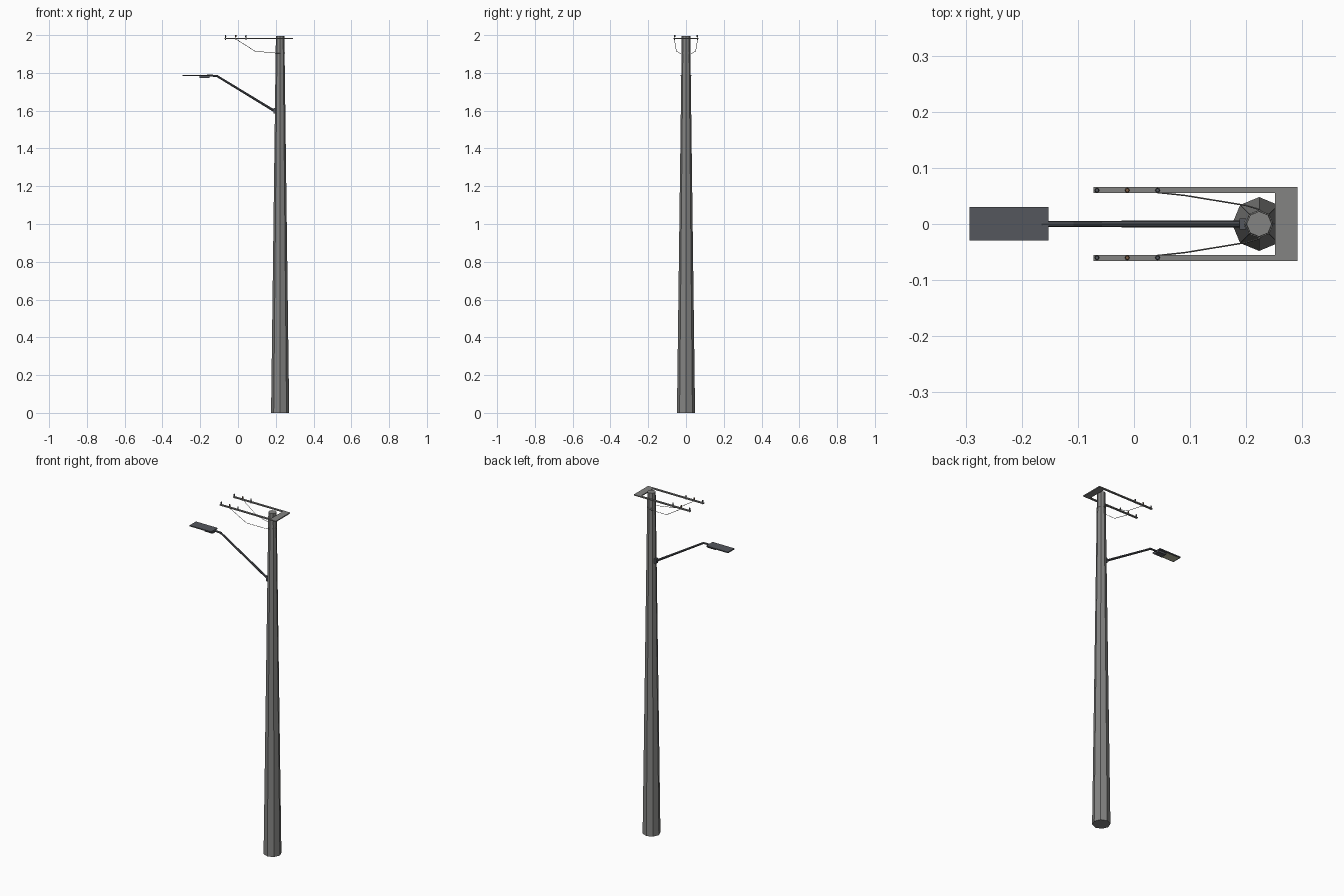
import bpy, math
from mathutils import Vector

if "Cube" in bpy.data.objects:
    bpy.data.objects.remove(bpy.data.objects["Cube"])

PX = 0.223  # pole axis


def paint(name, col):
    m = bpy.data.materials.new(name)
    m.diffuse_color = (*col, 1)
    m.use_nodes = True
    m.node_tree.nodes["Principled BSDF"].inputs["Base Color"].default_value = m.diffuse_color
    return m


GREY = paint("concrete_grey", (0.23, 0.23, 0.225))
METAL = paint("dark_metal", (0.09, 0.097, 0.11))
LENS = paint("lens", (0.5, 0.5, 0.36))
BROWN = paint("brown", (0.2, 0.11, 0.06))


def box(name, x, y, z, mat):
    bpy.ops.mesh.primitive_cube_add(size=1, location=[(a + b) / 2 for a, b in (x, y, z)])
    o = bpy.context.object
    o.name = name
    o.scale = [b - a for a, b in (x, y, z)]
    o.data.materials.append(mat)
    return o


def rod(name, a, b, r1, r2, sides, mat):
    a, b = Vector(a), Vector(b)
    d = b - a
    bpy.ops.mesh.primitive_cone_add(vertices=sides, radius1=r1, radius2=r2,
                                    depth=d.length, location=(a + b) / 2)
    o = bpy.context.object
    o.name = name
    o.rotation_mode = 'QUATERNION'
    o.rotation_quaternion = d.to_track_quat('Z', 'Y')
    o.data.materials.append(mat)
    return o


# Tapered octagonal pole and brace collar
rod("pole", (PX, 0, 0), (PX, 0, 1.995), 0.048, 0.0225, 8, GREY)
rod("brace_collar", (PX, 0, 1.902), (PX, 0, 1.908), 0.0252, 0.025, 8, GREY)

# Crossarm frame: end plate, two rails, insulator pins, bent braces
box("end_plate", (0.251, 0.291), (-0.066, 0.066), (1.979, 1.985), GREY)
for s, side in ((-1, "front"), (1, "back")):
    box(side + "_rail", (-0.072, 0.27), sorted((s * 0.055, s * 0.066)), (1.979, 1.985), GREY)
    for i in range(3):
        x = -0.066 + 0.054 * i
        rod(f"{side}_pin_{i}", (x, s * 0.06, 1.975), (x, s * 0.06, 1.993), 0.002, 0.002, 6, METAL)
        rod(f"{side}_insulator_{i}", (x, s * 0.06, 1.989), (x, s * 0.06, 2.0), 0.0042, 0.0032, 8,
            BROWN if i == 1 else METAL)
    pts = [(-0.014, s * 0.062, 1.981), (0.09, s * 0.051, 1.915), (0.2, s * 0.033, 1.905),
           (0.225, s * 0.0255, 1.905)]
    for i in range(3):
        rod(f"{side}_brace_{i}", pts[i], pts[i + 1], 0.0013, 0.0013, 4, GREY)

# Lamp bracket and arm
box("arm_bracket", (0.188, 0.202), (-0.01, 0.01), (1.585, 1.613), METAL)
rod("lamp_arm", (0.195, 0, 1.597), (-0.112, 0, 1.784), 0.0065, 0.0055, 8, METAL)
rod("arm_tip", (-0.108, 0, 1.784), (-0.165, 0, 1.786), 0.0055, 0.005, 8, METAL)

# Flat lamp head with driver box and flush lens underneath
box("lamp_head", (-0.293, -0.152), (-0.029, 0.03), (1.784, 1.79), METAL)
box("driver_box", (-0.203, -0.152), (-0.018, 0.018), (1.774, 1.785), METAL)
box("lens", (-0.286, -0.208), (-0.024, 0.024), (1.783, 1.785), LENS)
